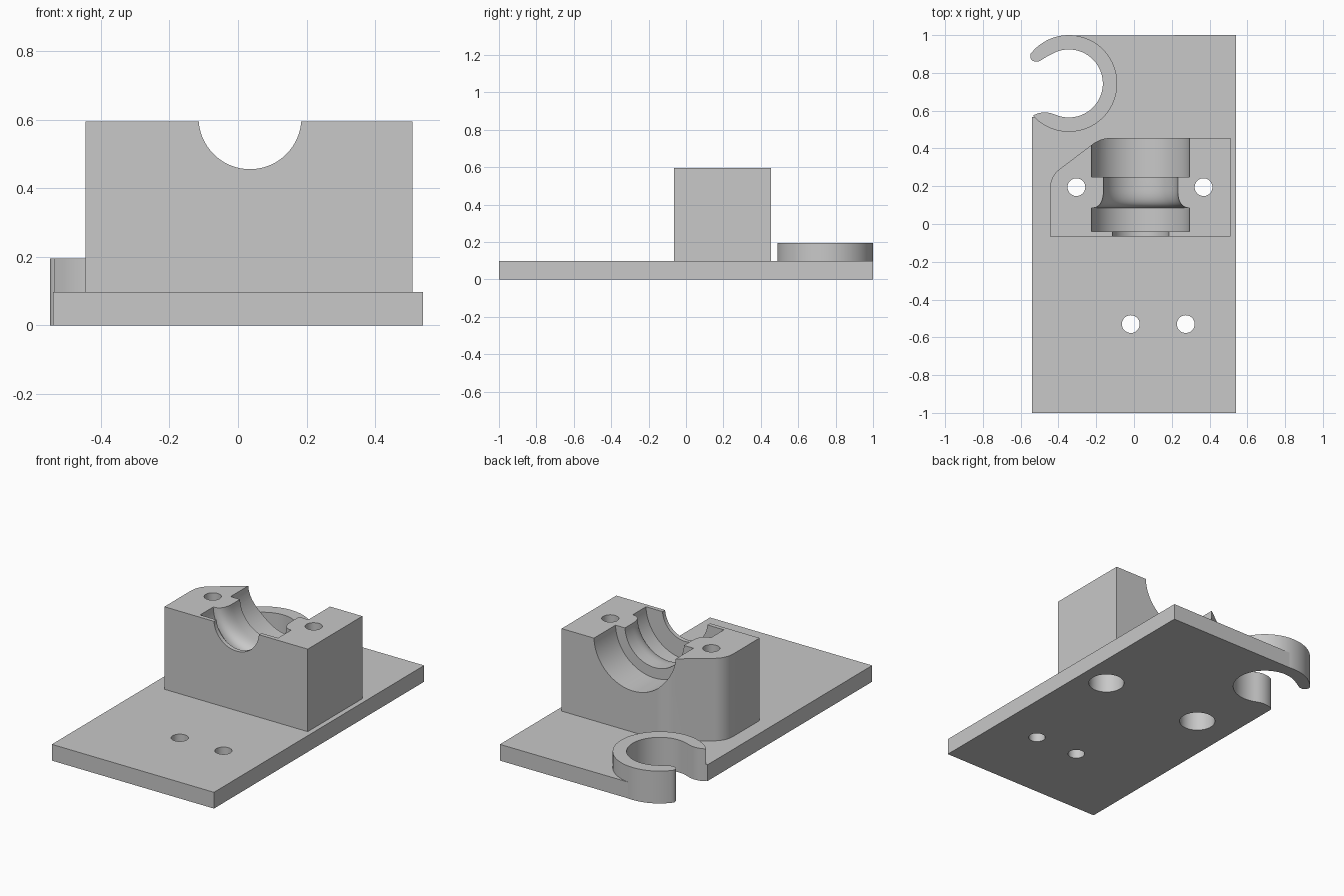
import bpy, bmesh, math
from mathutils import Vector

cube = bpy.data.objects.get("Cube")
if cube:
    bpy.data.objects.remove(cube, do_unlink=True)

grey = bpy.data.materials.new("plain grey")
grey.use_nodes = True
color = (0.58, 0.58, 0.58, 1)
grey.diffuse_color = color
grey.node_tree.nodes["Principled BSDF"].inputs["Base Color"].default_value = color


def finish(name, bm):
    bmesh.ops.recalc_face_normals(bm, faces=bm.faces)
    mesh = bpy.data.meshes.new(name)
    bm.to_mesh(mesh)
    bm.free()
    mesh.materials.append(grey)
    obj = bpy.data.objects.new(name, mesh)
    bpy.context.collection.objects.link(obj)
    return obj


def prism(name, outline, z0, z1):
    bm = bmesh.new()
    face = bm.faces.new([bm.verts.new((x, y, z0)) for x, y in outline])
    top = bmesh.ops.extrude_face_region(bm, geom=[face])["geom"]
    bmesh.ops.translate(bm, vec=(0, 0, z1 - z0),
                        verts=[v for v in top if isinstance(v, bmesh.types.BMVert)])
    return finish(name, bm)


def arc(cx, cy, r, a0, a1, steps=48):
    angles = [math.radians(a0 + (a1 - a0) * i / steps) for i in range(steps + 1)]
    return [(cx + r * math.cos(a), cy + r * math.sin(a)) for a in angles]


def bend(a, b, c, steps=10):
    # Rounded corner from a to c, pulled towards b
    a, b, c = Vector(a), Vector(b), Vector(c)
    return [tuple(a * (1 - t) ** 2 + b * 2 * t * (1 - t) + c * t * t)
            for t in (i / steps for i in range(steps + 1))]


def lathe_y(name, profile, cx, cz, sides=96):
    # Revolve (y, radius) pairs about an axis parallel to y
    bm = bmesh.new()
    rings = [[bm.verts.new((x, y, z)) for x, z in arc(cx, cz, r, 0, 360, sides)[:-1]]
             for y, r in profile]
    for a, b in zip(rings, rings[1:]):
        for i in range(sides):
            j = (i + 1) % sides
            bm.faces.new((a[i], a[j], b[j], b[i]))
    bm.faces.new(rings[0])
    bm.faces.new(rings[-1])
    return finish(name, bm)


def cut(obj, cutter):
    mod = obj.modifiers.new("cut", "BOOLEAN")
    mod.operation = "DIFFERENCE"
    mod.solver = "EXACT"
    mod.object = cutter
    bpy.context.view_layer.objects.active = obj
    bpy.ops.object.modifier_apply(modifier=mod.name)
    bpy.data.objects.remove(cutter, do_unlink=True)


def drill(obj, x, y, r, z0, z1):
    cut(obj, prism("drill", arc(x, y, r, 0, 360)[:-1], z0, z1))


# Base plate, with a corner scooped out around the hook
HX, HY, OUTER, INNER = -0.345, 0.744, 0.256, 0.18
THICK, TOP = 0.098, 0.595
plate = prism("base_plate",
              [(-0.54, -1), (0.54, -1), (0.54, 1)]
              + arc(HX, HY, OUTER - 0.002, 90, -136, 64) + [(-0.54, 0.566)],
              0, THICK)

# Open clip hook with rounded ends
hook = prism("clip_hook",
             arc(HX, HY, OUTER, -138, 142, 90)
             + bend((-0.549, 0.895), (-0.55, 0.858), (-0.515, 0.86))
             + bend((-0.5, 0.862), (-0.465, 0.885), (-0.435, 0.9))
             + arc(HX, HY, INNER, 115, -110, 72)
             + bend((-0.42, 0.58), (-0.475, 0.602), (-0.525, 0.579)),
             0, 0.195)

# Bearing block with one sloped and rounded back corner
block = prism("bearing_block",
              [(-0.445, -0.065), (0.51, -0.065), (0.51, 0.455)]
              + bend((-0.125, 0.455), (-0.176, 0.455), (-0.22, 0.422))
              + bend((-0.395, 0.29), (-0.445, 0.252), (-0.445, 0.18)),
              THICK, TOP)

# Stepped bore with a rounded inner shoulder
shoulder = bend((0.085, 0.26), (0.085, 0.197), (0.18, 0.197))
bore = [(-0.1, 0.15), (-0.04, 0.15), (-0.04, 0.26)] + shoulder
bore += [(0.25, 0.197), (0.25, 0.26), (0.5, 0.26)]
cut(block, lathe_y("bore", bore, 0.035, 0.606))

# Bolt holes through the block, counterbored from below
for x in (-0.305, 0.368):
    drill(block, x, 0.195, 0.047, 0, 1)
    for part in (plate, block):
        drill(part, x, 0.195, 0.1, -0.1, 0.3)

# Small mounting holes in the plate
for x in (-0.017, 0.274):
    drill(plate, x, -0.53, 0.047, -0.1, 0.2)

bpy.ops.object.select_all(action="DESELECT")
for part in (plate, hook, block):
    part.select_set(True)
bpy.context.view_layer.objects.active = plate
bpy.ops.object.shade_smooth_by_angle(angle=math.radians(30))
